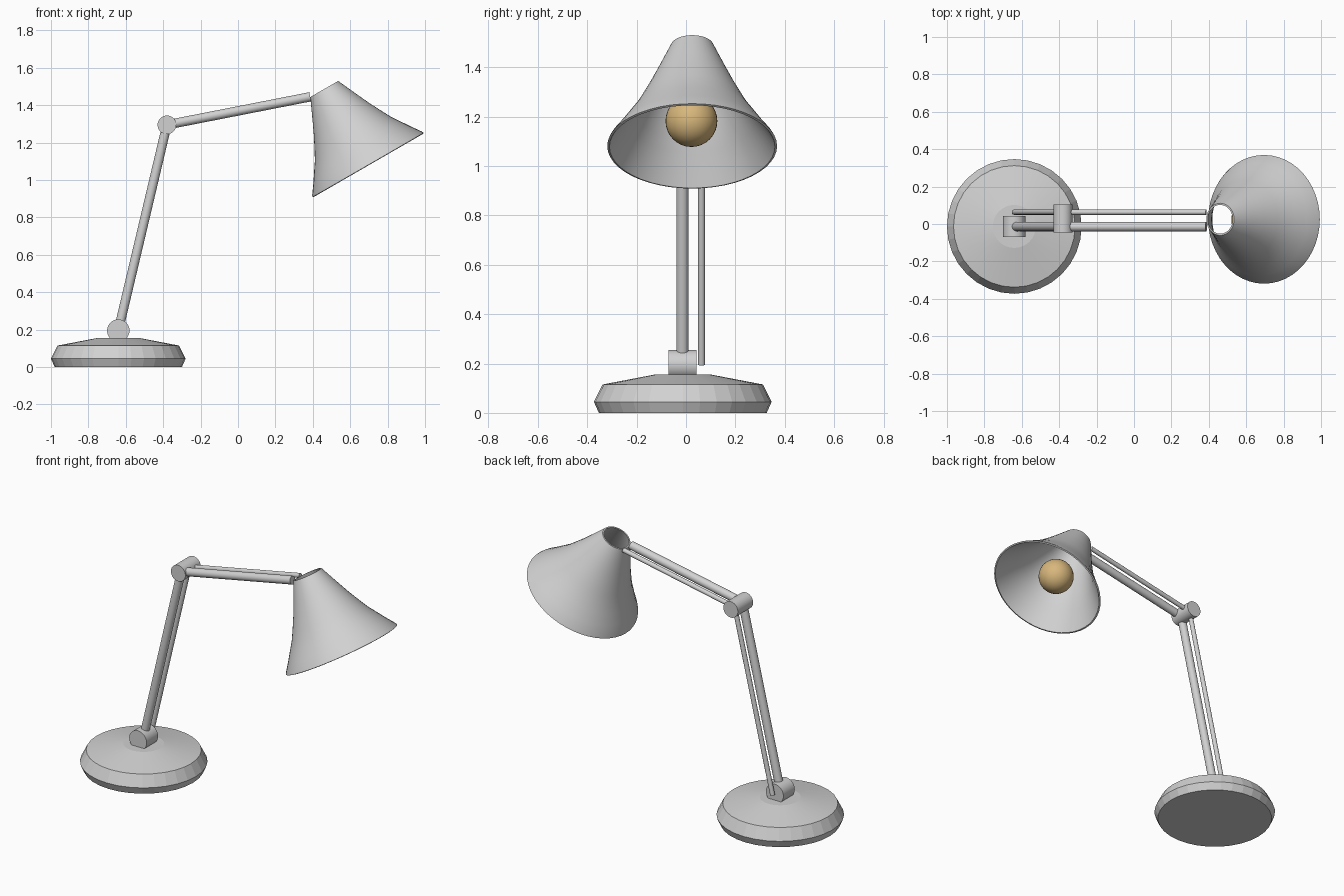
import bpy, bmesh, math
from mathutils import Vector, Matrix

cube = bpy.data.objects.get("Cube")
if cube:
    bpy.data.objects.remove(cube, do_unlink=True)


def material(name, rgb):
    m = bpy.data.materials.new(name)
    m.use_nodes = True
    m.diffuse_color = (*rgb, 1)
    m.node_tree.nodes["Principled BSDF"].inputs["Base Color"].default_value = (*rgb, 1)
    return m


grey = material("light grey metal", (0.64, 0.64, 0.64))
amber = material("warm bulb glass", (0.68, 0.47, 0.2))


def finish(name, bm, mat, angle=25):
    bmesh.ops.recalc_face_normals(bm, faces=bm.faces)
    mesh = bpy.data.meshes.new(name)
    bm.to_mesh(mesh)
    bm.free()
    mesh.materials.append(mat)
    ob = bpy.data.objects.new(name, mesh)
    bpy.context.collection.objects.link(ob)
    bpy.ops.object.select_all(action="DESELECT")
    ob.select_set(True)
    bpy.context.view_layer.objects.active = ob
    bpy.ops.object.shade_smooth_by_angle(angle=math.radians(angle))
    return ob


def lathe(name, profile, mat, matrix, closed=False, segments=32, angle=25):
    """Spin a (radius, height) profile around local z, then place it."""
    bm = bmesh.new()
    pts = [bm.verts.new((r, 0, h)) for r, h in profile]
    edges = [bm.edges.new(p) for p in zip(pts, pts[1:])]
    if closed:
        edges.append(bm.edges.new((pts[-1], pts[0])))
    bmesh.ops.spin(bm, geom=pts + edges, axis=(0, 0, 1), cent=(0, 0, 0),
                   angle=math.tau, steps=segments, use_duplicate=False)
    bmesh.ops.remove_doubles(bm, verts=bm.verts, dist=0.0005)
    bm.transform(matrix)
    return finish(name, bm, mat, angle)


def rod(name, a, b, radius, segments=20):
    """Capped cylinder between two points."""
    a, b = Vector(a), Vector(b)
    bm = bmesh.new()
    bmesh.ops.create_cone(bm, cap_ends=True, segments=segments, radius1=radius,
                          radius2=radius, depth=(b - a).length)
    turn = (b - a).to_track_quat("Z", "Y").to_matrix().to_4x4()
    bm.transform(Matrix.Translation((a + b) / 2) @ turn)
    return finish(name, bm, grey, 40)


# Weighted base
lathe("base", [(0, 0), (0.34, 0), (0.36, 0.045), (0.325, 0.115), (0.115, 0.155), (0, 0.155)],
      grey, Matrix.Translation((-0.64, -0.013, 0)), angle=8)

# Hinges
foot, elbow, head = (-0.64, 0.195), (-0.38, 1.295), (0.386, 1.445)
rod("base_hinge", (foot[0], -0.07, foot[1]), (foot[0], 0.042, foot[1]), 0.06, 32)
rod("elbow_hinge", (elbow[0], -0.046, elbow[1]), (elbow[0], 0.104, elbow[1]), 0.05, 32)

# Each arm is a thick tube with a thin rod beside it
for part, (x0, z0), (x1, z1) in (("lower", foot, elbow), ("upper", elbow, head)):
    for kind, y, r in (("arm", -0.014, 0.025), ("support_rod", 0.063, 0.014)):
        rod(f"{part}_{kind}", (x0, y, z0), (x1, y, z1), r)

# Flared open shade, tilted about y
outer = [(0.335, 0), (0.344, 0.003), (0.338, 0.015), (0.302, 0.065), (0.264, 0.122),
         (0.235, 0.165), (0.208, 0.215), (0.172, 0.285), (0.137, 0.36), (0.086, 0.472)]
inner = [(r - 0.009, h) for r, h in reversed(outer[3:])]
tilt = Matrix.Translation((0.697, 0.025, 1.078)) @ Matrix.Rotation(math.radians(-30), 4, "Y")
lathe("shade", outer + inner, grey, tilt, closed=True, segments=48, angle=40)

# Bulb
bm = bmesh.new()
bmesh.ops.create_uvsphere(bm, u_segments=32, v_segments=16, radius=0.105)
bm.transform(Matrix.Translation((0.625, 0.022, 1.182)))
finish("bulb", bm, amber, 60)
